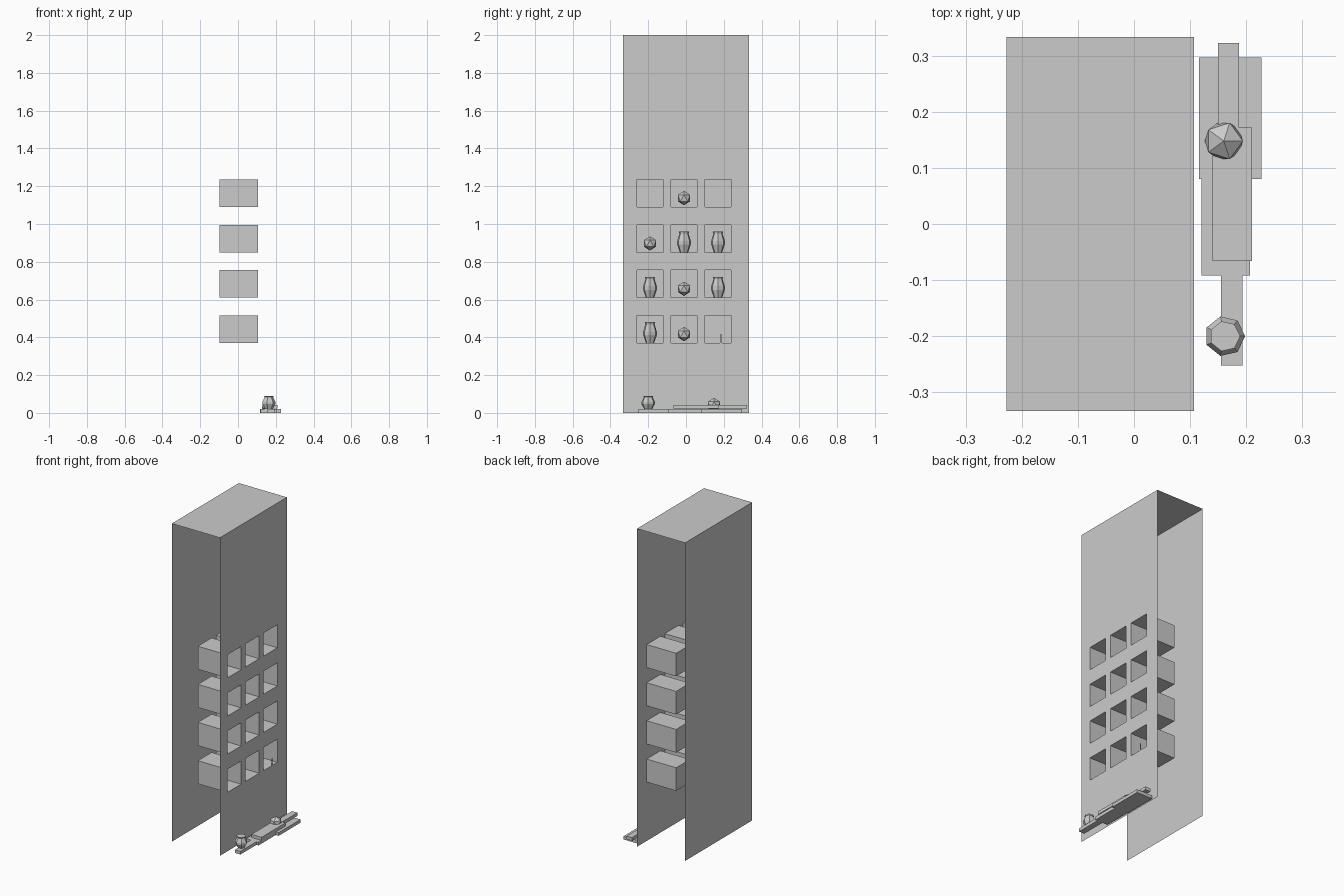
import bpy, bmesh
from math import cos, sin, pi

if "Cube" in bpy.data.objects:
    bpy.data.objects.remove(bpy.data.objects["Cube"])

XL, XR, YH, H = -0.227, 0.107, 0.333, 2.0
NICHE_X = -0.098
COLS = [(-0.259, -0.122), (-0.079, 0.058), (0.101, 0.238)]
ROWS = [(0.37, 0.515), (0.61, 0.756), (0.85, 0.995), (1.09, 1.235)]


def finish(name, bm):
    mesh = bpy.data.meshes.new(name)
    bm.to_mesh(mesh)
    bm.free()
    ob = bpy.data.objects.new(name, mesh)
    bpy.context.collection.objects.link(ob)
    return ob


def quad(bm, *pts):
    bm.faces.new([bm.verts.new(p) for p in pts])


def box(name, x0, x1, y0, y1, z0, z1, open_right=False):
    bm = bmesh.new()
    bmesh.ops.create_cube(bm, size=1)
    for v in bm.verts:
        v.co = (x1 if v.co.x > 0 else x0, y1 if v.co.y > 0 else y0, z1 if v.co.z > 0 else z0)
    if open_right:
        bm.normal_update()
        bmesh.ops.delete(bm, geom=[f for f in bm.faces if f.normal.x > 0.5], context='FACES_ONLY')
        bmesh.ops.reverse_faces(bm, faces=bm.faces[:])
    return finish(name, bm)


def vase(name, x, y, z, r, h):
    # seven-sided lathe: foot, belly, neck and lip
    prof = [(0.6, 0), (1.0, 0.38), (1.0, 0.55), (0.66, 0.9), (0.76, 1.0)]
    bm = bmesh.new()
    rings = [[bm.verts.new((x + r * k * cos(2 * pi * i / 7), y + r * k * sin(2 * pi * i / 7), z + h * t))
              for i in range(7)] for k, t in prof]
    for a, b in zip(rings, rings[1:]):
        for i in range(7):
            j = (i + 1) % 7
            bm.faces.new((a[i], a[j], b[j], b[i]))
    bm.faces.new(rings[0][::-1])
    bm.faces.new(rings[-1])
    return finish(name, bm)


def gem(name, x, y, z, r=0.038):
    bm = bmesh.new()
    bmesh.ops.create_icosphere(bm, subdivisions=1, radius=r)
    ob = finish(name, bm)
    ob.location = (x, y, z)
    return ob


# Shell: top and left sheets, and a right sheet pierced by the niches
bm = bmesh.new()
quad(bm, (XL, -YH, H), (XR, -YH, H), (XR, YH, H), (XL, YH, H))
quad(bm, (XL, YH, 0), (XL, -YH, 0), (XL, -YH, H), (XL, YH, H))
ys = [-YH] + [v for c in COLS for v in c] + [YH]
zs = [0] + [v for r in ROWS for v in r] + [H]
for i in range(len(ys) - 1):
    for j in range(len(zs) - 1):
        if not (i % 2 and j % 2):
            quad(bm, (XR, ys[i], zs[j]), (XR, ys[i + 1], zs[j]),
                 (XR, ys[i + 1], zs[j + 1]), (XR, ys[i], zs[j + 1]))
bmesh.ops.remove_doubles(bm, verts=bm.verts[:], dist=1e-5)
bmesh.ops.dissolve_limit(bm, angle_limit=0.01, verts=bm.verts[:], edges=bm.edges[:])
finish("cabinet_shell", bm)

# Niches and their contents (v = vase, g = gem)
for (z0, z1), items in zip(ROWS, ["vg ", "vgv", "gvv", " g "]):
    for (y0, y1), item in zip(COLS, items):
        box("niche", NICHE_X, XR, y0, y1, z0, z1, open_right=True)
        yc = (y0 + y1) / 2
        if item == "v":
            vase("niche_vase", -0.035, yc, z0, 0.037, 0.11)
        elif item == "g":
            gem("niche_gem", -0.035, yc, z0 + 0.047)

# Small upright sliver in the lower corner niche
bm = bmesh.new()
quad(bm, (XR, 0.18, 0.37), (XR, 0.19, 0.37), (XR, 0.19, 0.415), (XR, 0.18, 0.415))
finish("niche_sliver", bm)

# Stacked boards on the floor
box("lower_board_back", 0.116, 0.227, 0.08, 0.297, 0, 0.02)
box("lower_board_middle", 0.12, 0.207, -0.092, 0.08, 0, 0.02)
box("lower_board_front", 0.155, 0.193, -0.252, -0.092, 0, 0.02)
box("upper_board", 0.14, 0.21, -0.066, 0.172, 0.022, 0.042)
box("upper_board_tip", 0.15, 0.187, 0.172, 0.323, 0.022, 0.042)

# Loose pieces on the boards
vase("floor_vase", 0.162, -0.2, 0.02, 0.036, 0.07)
gem("floor_gem", 0.16, 0.148, 0.042)
